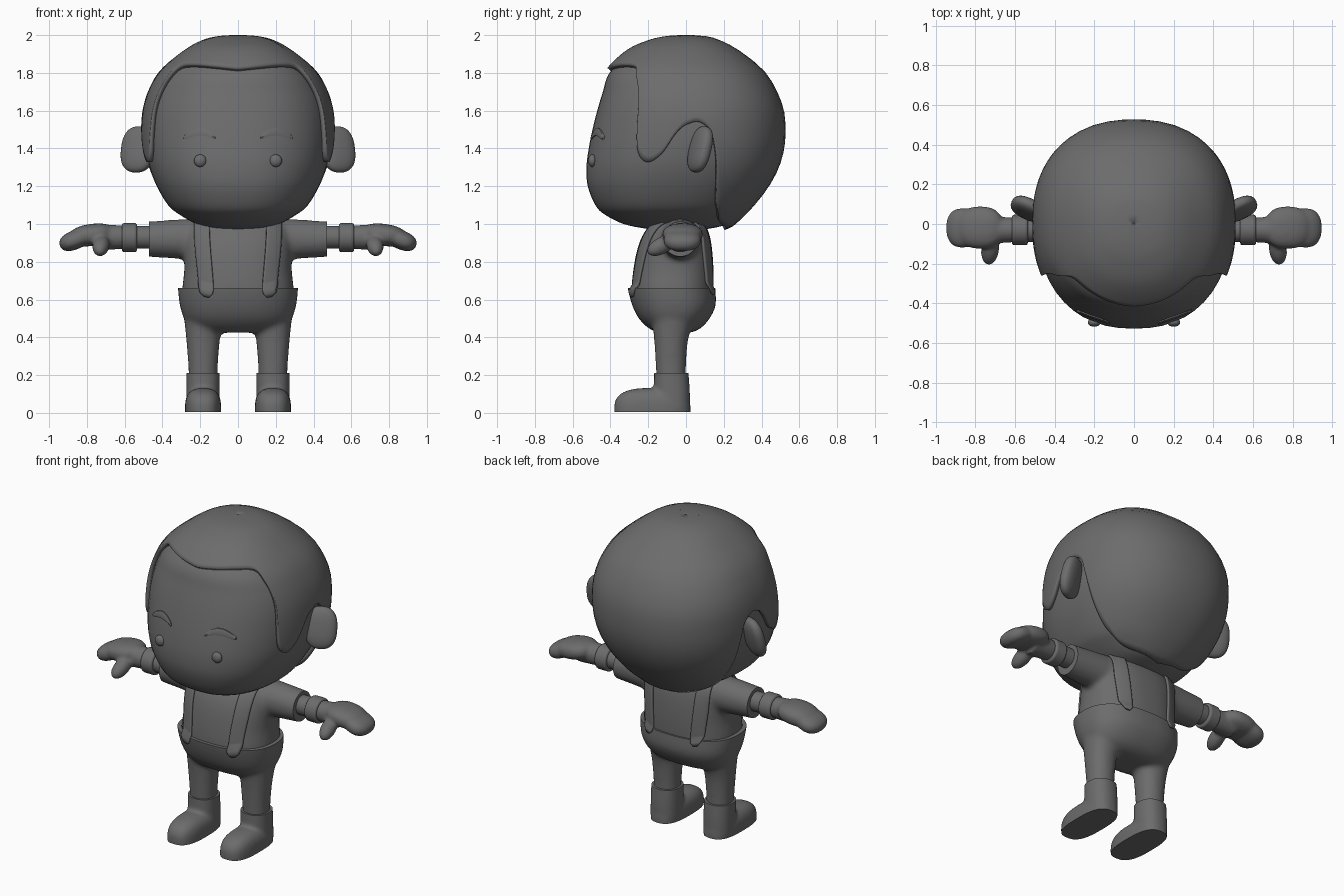
import bpy, bmesh, math
from mathutils import Vector, Matrix
from mathutils.bvhtree import BVHTree

if "Cube" in bpy.data.objects:
    bpy.data.objects.remove(bpy.data.objects["Cube"])

grey = bpy.data.materials.new("mid_grey")
grey.diffuse_color = (0.15, 0.15, 0.15, 1)
grey.use_nodes = True
grey.node_tree.nodes["Principled BSDF"].inputs["Base Color"].default_value = grey.diffuse_color


def spow(v, p):
    return math.copysign(abs(v) ** p, v)


def finish(name, bm, angle=40):
    """Turn a bmesh into a smooth-shaded object."""
    bmesh.ops.recalc_face_normals(bm, faces=bm.faces)
    me = bpy.data.meshes.new(name)
    bm.to_mesh(me)
    bm.free()
    me.materials.append(grey)
    ob = bpy.data.objects.new(name, me)
    bpy.context.collection.objects.link(ob)
    shade(ob, angle)
    return ob


def shade(ob, angle=40):
    bpy.ops.object.select_all(action='DESELECT')
    bpy.context.view_layer.objects.active = ob
    ob.select_set(True)
    bpy.ops.object.shade_smooth_by_angle(angle=math.radians(angle))


def at(rings, u):
    """Catmull-Rom value of a list of tuples at float index u."""
    i = max(0, min(int(u), len(rings) - 2))
    t = u - i
    a, b, c, d = (rings[max(0, min(k, len(rings) - 1))] for k in (i - 1, i, i + 1, i + 2))
    return [0.5 * (2 * q + (r - p) * t + (2 * p - 5 * q + 4 * r - s) * t * t
                   + (3 * q - p - 3 * r + s) * t ** 3) for p, q, r, s in zip(a, b, c, d)]


def point(ring, th, n, cx=0):
    """Point on a superellipse ring (z, front y, back y, half width); th = 0 is the front."""
    z, yf, yb, hw = ring
    return Vector((cx + hw * spow(math.sin(th), 2 / n),
                   (yf + yb) / 2 - (yb - yf) / 2 * spow(math.cos(th), 2 / n), z))


def loft(bm, rings, n=2.3, cx=0, sub=4, seg=48):
    rows = []
    for k in range((len(rings) - 1) * sub + 1):
        r = at(rings, k / sub)
        rows.append([bm.verts.new(point(r, 2 * math.pi * j / seg, n, cx)) for j in range(seg)])
    for a, b in zip(rows, rows[1:]):
        for j in range(seg):
            bm.faces.new((a[j], a[j - 1], b[j - 1], b[j]))
    bm.faces.new(rows[0])
    bm.faces.new(rows[-1][::-1])


def blob(bm, loc, size, rot=(0, 0, 0), power=1.0):
    """Ellipsoid; power under 1 makes it boxier."""
    vs = bmesh.ops.create_uvsphere(bm, u_segments=28, v_segments=18, radius=1)['verts']
    m = Matrix.Identity(3)
    for ax, a in zip('XYZ', rot):
        m = Matrix.Rotation(math.radians(a), 3, ax) @ m
    for v in vs:
        v.co = m @ Vector([spow(c, power) * s for c, s in zip(v.co, size)]) + Vector(loc)


def tube(bm, x0, x1, r0, r1, y=-0.03, z=0.92, zs=1.0):
    """Tapered tube along x."""
    vs = bmesh.ops.create_cone(bm, cap_ends=True, segments=32, radius1=r0, radius2=r1,
                               depth=abs(x1 - x0))['verts']
    s = 1 if x1 > x0 else -1
    for v in vs:
        a, b, c = v.co
        v.co = ((x0 + x1) / 2 + s * c, y + b, z + a * zs)


def fuse(name, bm, voxel, cuts=(), rounds=6):
    """Merge overlapping shapes into one skin, smooth it and trim with flat cuts."""
    ob = finish(name, bm)
    md = ob.modifiers.new("merge", 'REMESH')
    md.mode, md.voxel_size = 'VOXEL', voxel
    md = ob.modifiers.new("soften", 'SMOOTH')
    md.factor, md.iterations = 0.5, rounds
    bpy.ops.object.convert(target='MESH')
    ob = bpy.context.object
    bm = bmesh.new()
    bm.from_mesh(ob.data)
    for co, no in cuts:
        g = bmesh.ops.bisect_plane(bm, geom=bm.verts[:] + bm.edges[:] + bm.faces[:],
                                   plane_co=co, plane_no=no, clear_outer=True)
        edges = [e for e in g['geom_cut'] if isinstance(e, bmesh.types.BMEdge)]
        bmesh.ops.contextual_create(bm, geom=edges)
    bm.to_mesh(ob.data)
    bm.free()
    shade(ob)
    return ob


# Head
N = 2.3
HEAD = [(0.965, -.12, 0, .06), (.975, -.21, .12, .14), (1.0, -.33, .22, .22), (1.05, -.43, .28, .31),
        (1.1, -.48, .33, .37), (1.2, -.52, .41, .43), (1.3, -.527, .465, .468), (1.4, -.515, .495, .485),
        (1.5, -.495, .502, .488), (1.6, -.47, .493, .48), (1.7, -.44, .455, .45), (1.8, -.405, .39, .39),
        (1.9, -.30, .265, .27), (1.95, -.19, .17, .18), (1.97, -.1, .1, .1), (1.976, -.005, .005, .005)]
bm = bmesh.new()
loft(bm, HEAD, N)
finish("head", bm)


def level(z):
    lo, hi = 0.0, len(HEAD) - 1.0
    for _ in range(40):
        mid = (lo + hi) / 2
        lo, hi = (mid, hi) if at(HEAD, mid)[0] < z else (lo, mid)
    return lo


def face_y(x, z):
    r = at(HEAD, level(z))
    return point(r, math.asin(min(1, (abs(x) / r[3]) ** (N / 2))), N).y


# Hair: shell over the head, ending at a hairline given by x in front and y at the side
line = []
for x, z in ((0, 1.81), (.12, 1.822), (.22, 1.83), (.30, 1.82)):
    u = level(z)
    line.append((u, math.asin((x / at(HEAD, u)[3]) ** (N / 2))))
for y, z in ((-.25, 1.76), (-.24, 1.65), (-.25, 1.5), (-.245, 1.38), (-.2, 1.33), (-.13, 1.37), (-.06, 1.47),
             (0, 1.525), (.07, 1.54), (.13, 1.49), (.15, 1.4), (.155, 1.2), (.16, 1.08), (.175, 1.02)):
    u = level(z)
    _, yf, yb, _ = at(HEAD, u)
    c = ((yf + yb) / 2 - y) / ((yb - yf) / 2)
    line.append((u, math.acos(max(-1, min(1, spow(c, N / 2))))))
line.append((level(.99), math.pi))
half = [at(line, k / 6) for k in range((len(line) - 1) * 6 + 1)]
loop = half + [(u, -t) for u, t in half[-2:0:-1]]
bm = bmesh.new()
ROWS, top = 26, len(HEAD) - 1.0
cols = [[bm.verts.new(point(at(HEAD, top + (u - top) * k / ROWS), t, N)) for k in range(ROWS + 1)]
        for u, t in loop]
for a, b in zip(cols, cols[1:] + cols[:1]):
    for k in range(ROWS):
        bm.faces.new((a[k], a[k + 1], b[k + 1], b[k]))
bmesh.ops.remove_doubles(bm, verts=[c[0] for c in cols], dist=.004)
hair = finish("hair", bm, 50)
md = hair.modifiers.new("thickness", 'SOLIDIFY')
md.thickness, md.offset = 0.025, 1
if sum(p.normal.z * p.area for p in hair.data.polygons) < 0:
    hair.data.flip_normals()

for s, side in ((1, "left"), (-1, "right")):
    # Ears
    bm = bmesh.new()
    blob(bm, (s * .53, .075, 1.395), (.095, .042, .125), (-14, 0, s * 25), .8)
    finish(side + "_ear", bm)
    # Eyes
    bm = bmesh.new()
    blob(bm, (s * .2, face_y(.2, 1.335) - .002, 1.335), (.033, .022, .033))
    finish(side + "_eye", bm)
    # Eyebrows: arched strips lying on the face
    bm = bmesh.new()
    rows = []
    for k in range(17):
        t = k / 16
        x = .12 + .17 * t
        z = 1.455 + .033 * math.sin(math.pi * t ** .9)
        w = .006 + .014 * math.sin(math.pi * t) ** .5 if 0 < k < 16 else .006
        rows.append([bm.verts.new((s * x, face_y(x, z + w * b) - d, z + w * b))
                     for b, d in ((-1, -.01), (-1, .006), (0, .011), (1, .006), (1, -.01))])
    for a, b in zip(rows, rows[1:]):
        for j in range(5):
            bm.faces.new((a[j], a[j - 1], b[j - 1], b[j]))
    bm.faces.new(rows[0])
    bm.faces.new(rows[-1])
    finish(side + "_eyebrow", bm)
    # Forearm and wrist cuff
    bm = bmesh.new()
    tube(bm, s * .4, s * .66, .06, .06, z=.93)
    finish(side + "_forearm", bm)
    bm = bmesh.new()
    tube(bm, s * .535, s * .615, .077, .077, z=.928)
    cuff = finish(side + "_cuff", bm)
    md = cuff.modifiers.new("soft_edge", 'BEVEL')
    md.width, md.segments = .012, 3
    # Mitten hand with thumb
    bm = bmesh.new()
    blob(bm, (s * .775, -.018, .942), (.12, .107, .058), (0, s * 8, 0), .85)
    blob(bm, (s * .865, -.02, .915), (.085, .1, .05), (0, s * 22, 0), .85)
    tube(bm, s * .6, s * .75, .062, .07, z=.93)
    blob(bm, (s * .725, -.13, .885), (.045, .085, .045), (28, 0, s * 8))
    fuse(side + "_hand", bm, .01)
    # Shoe with a collar
    bm = bmesh.new()
    loft(bm, [(.02, -.17, .022, .088), (.12, -.17, .02, .088), (.25, -.168, .01, .088)], 2.3, s * .185)
    blob(bm, (s * .185, -.178, .02), (.096, .203, .112), power=.72)
    fuse(side + "_shoe", bm, .011, [((0, 0, 0.004), (0, 0, -1)), ((0, 0, .212), (0, 0, 1))], 7)

# Shirt with short sleeves
bm = bmesh.new()
loft(bm, [(.58, -.285, .14, .295), (.66, -.288, .145, .295), (.75, -.28, .146, .285), (.85, -.262, .14, .285),
          (.93, -.235, .128, .28), (.99, -.195, .105, .26), (1.015, -.15, .07, .22)], 2.4)
for s in (1, -1):
    tube(bm, s * .1, s * .52, .115, .088, z=.92, zs=1.03)
shirt = fuse("shirt", bm, .015, [((.47, 0, 0), (1, 0, 0)), ((-.47, 0, 0), (-1, 0, 0))], 8)

# Trousers, trimmed flat at the waist
bm = bmesh.new()
loft(bm, [(.425, -.15, .03, .19), (.45, -.20, .08, .245), (.5, -.25, .125, .285), (.57, -.285, .157, .308),
          (.66, -.308, .155, .318), (.72, -.31, .15, .318)], 2.4)
for s in (1, -1):
    loft(bm, [(.15, -.155, 0, .075), (.25, -.16, .0, .078), (.38, -.168, .01, .088), (.5, -.18, .04, .1)], 2.2, s * .185)
trousers = fuse("trousers", bm, .014, [((0, 0, .66), (0, 0, 1)), ((0, 0, .18), (0, 0, -1))], 8)

# Braces: strips laid over the shoulders from front to back waist
trees = []
for ob in (shirt, trousers):
    b = bmesh.new()
    b.from_mesh(ob.data)
    trees.append(BVHTree.FromBMesh(b))
    b.free()
for s, side in ((1, "left"), (-1, "right")):
    bm = bmesh.new()
    rows = []
    K, W = 72, 8
    a0, a1 = math.radians(-130), math.radians(128)
    for k in range(K + 1):
        a = a0 + (a1 - a0) * k / K
        d = Vector((0, math.sin(a), math.cos(a)))
        end = min(k, K - k)
        w = .038 * math.sqrt(1 - max(0, 1 - (end + .15) / 3) ** 2)
        cx = .163 + .027 * max(0, math.cos(a / 1.45))
        row = []
        for j in range(W + 1):
            org = Vector((s * (cx + w * (2 * j / W - 1)), -.07, .79))
            hits = [t.ray_cast(org + d, -d)[0] for t in trees]
            best = max((h for h in hits if h), key=lambda h: (h - org).dot(d), default=org + d * .2)
            row.append(bm.verts.new(best + d * .002))
        rows.append(row)
    for a, b in zip(rows, rows[1:]):
        for j in range(W):
            bm.faces.new((a[j], a[j + 1], b[j + 1], b[j]) if s > 0 else (a[j + 1], a[j], b[j], b[j + 1]))
    strap = finish(side + "_brace", bm, 50)
    if sum(p.normal.dot(p.center - Vector((0, -.07, .79))) for p in strap.data.polygons) < 0:
        strap.data.flip_normals()
    md = strap.modifiers.new("thickness", 'SOLIDIFY')
    md.thickness, md.offset = .012, 1
